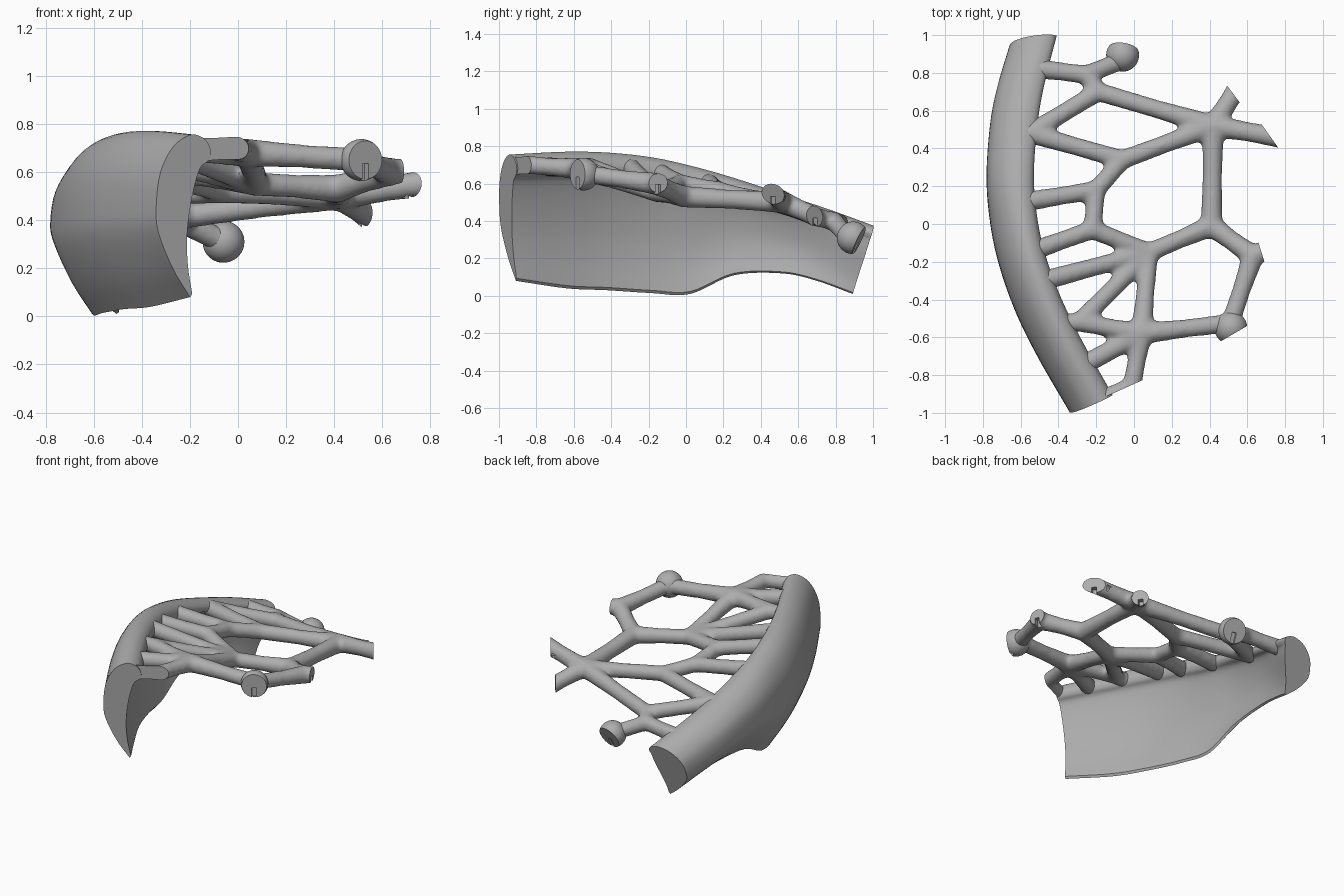
import bpy, bmesh, math
from mathutils import Vector, Matrix

cube = bpy.data.objects.get("Cube")
if cube:
    bpy.data.objects.remove(cube)

grey = bpy.data.materials.new("plain_grey")
grey.use_nodes = True
grey.diffuse_color = (0.42, 0.42, 0.42, 1)
grey.node_tree.nodes["Principled BSDF"].inputs["Base Color"].default_value = (0.42, 0.42, 0.42, 1)


def make_object(name, bm):
    mesh = bpy.data.meshes.new(name)
    bm.to_mesh(mesh)
    bm.free()
    obj = bpy.data.objects.new(name, mesh)
    bpy.context.collection.objects.link(obj)
    mesh.materials.append(grey)
    return obj


def smooth(obj):
    bpy.ops.object.select_all(action='DESELECT')
    obj.select_set(True)
    bpy.context.view_layer.objects.active = obj
    bpy.ops.object.shade_smooth_by_angle(angle=math.radians(40))


def spline(points, steps):
    """Catmull-Rom curve through tuples of any length."""
    pts = [Vector(p) for p in points]
    ext = [2 * pts[0] - pts[1]] + pts + [2 * pts[-1] - pts[-2]]
    out = []
    for i in range(len(pts) - 1):
        a, b, c, d = ext[i:i + 4]
        for k in range(steps):
            t = k / steps
            out.append(0.5 * (2 * b + (c - a) * t + (2 * a - 5 * b + 4 * c - d) * t * t
                              + (3 * b - a - 3 * c + d) * t ** 3))
    return out + [pts[-1]]


# Curved wall: hooked section (inward fraction, height fraction, room to thicken) ...
section = spline([(.62, 0, 0), (.3, .18, 0), (.04, .4, 0), (0, .56, 0), (.08, .77, 0),
                  (.32, .93, 0), (.65, 1, 0), (.9, .97, 0), (1, .9, 0), (.95, .84, .03),
                  (.8, .79, .15), (.66, .62, .24), (.57, .4, .22), (.58, .2, .12),
                  (.66, .02, 0)], 4)
# ... swept along stations: x, y, top, bottom, inward angle, lean of lower edge, thickening
stations = spline([(-.34, -1.015, .755, .08, 25, .04, 0), (-.5, -.73, .77, .04, 28, .02, 0),
                   (-.62, -.48, .765, .03, 22, 0, 0), (-.71, -.23, .74, .015, 15, 0, 0),
                   (-.76, 0, .695, .01, 8, 0, 0), (-.78, .25, .63, .11, 2, 0, 0),
                   (-.76, .55, .535, .12, -2, -.03, .1), (-.72, .77, .46, .08, 0, -.07, .4),
                   (-.66, .99, .375, .01, 4, -.11, 1)], 6)
WIDTH = .25
bm = bmesh.new()
rings = []
for x, y, top, low, angle, lean, fill in stations:
    a = math.radians(angle)
    ring = []
    for s, t, room in section:
        inward = (s + room * fill) * WIDTH
        ring.append(bm.verts.new((x + inward * math.cos(a),
                                  y + inward * math.sin(a) + lean * (1 - t),
                                  low + t * (top - low))))
    rings.append(ring)
for r, q in zip(rings, rings[1:]):
    for i in range(len(r)):
        j = (i + 1) % len(r)
        bm.faces.new((r[i], r[j], q[j], q[i]))
bm.faces.new(rings[0])
bm.faces.new(rings[-1])
bmesh.ops.recalc_face_normals(bm, faces=bm.faces)
smooth(make_object("curved_wall", bm))

# Joints of the branching lattice
joints = dict(
    upper=(-.25, .79, .40), knee=(-.19, .70, .42), ball_back=(-.08, .86, .32),
    hub=(.42, .52, .50), mid=(-.06, .34, .52), fork=(-.20, .18, .56),
    elbow=(-.22, -.03, .60), centre=(.08, -.15, .55), cross=(.41, -.01, .53),
    lower=(-.29, -.52, .69), front=(.04, -.58, .68), ball_front=(.51, -.525, .65),
    side=(.63, -.17, .60), side_tip=(.75, -.11, .61), hub_tip_a=(.82, .45, .56),
    hub_tip_b=(.58, .77, .39), front_foot=(-.01, -.86, .70),
    # roots inside the lip of the wall
    root_a=(-.49, .82, .385), root_b=(-.55, .48, .50), root_c=(-.56, .12, .60),
    root_d=(-.53, -.14, .655), root_e=(-.48, -.30, .685), root_f=(-.38, -.525, .69),
    root_g=(-.265, -.745, .69), root_h=(-.19, -.935, .69))
# Runs of tube from joint to joint
chains = ["root_a upper knee hub", "upper ball_back", "knee root_b mid hub",
          "mid fork root_c", "fork elbow root_d", "elbow centre root_e",
          "centre lower root_f", "lower front root_g", "centre front ball_front side",
          "centre cross hub", "cross side side_tip", "front front_foot root_h",
          "hub hub_tip_a", "hub hub_tip_b"]
thick = {"hub", "cross", "front", "side", "hub_tip_a", "hub_tip_b", "side_tip"}


def radius(name):
    if name.startswith("root"):
        return .054
    return .059 if name in thick else .051


def add_tube(bm, a, b, ra, rb):
    turn = (b - a).to_track_quat('Z', 'Y').to_matrix().to_4x4()
    bmesh.ops.create_cone(bm, cap_ends=True, segments=20, radius1=ra, radius2=rb,
                          depth=(b - a).length, matrix=Matrix.Translation((a + b) / 2) @ turn)


bm = bmesh.new()
for chain in chains:
    names = chain.split()
    for m, n in zip(names, names[1:]):
        a, b = Vector(joints[m]), Vector(joints[n])
        c = (a + b) / 2
        waist = min(radius(m), radius(n), .054) * .96
        add_tube(bm, a, c, radius(m), waist)
        add_tube(bm, c, b, waist, radius(n))
for name, p in joints.items():
    bmesh.ops.create_icosphere(bm, subdivisions=3, radius=radius(name) * 1.03,
                               matrix=Matrix.Translation(p))
lattice = make_object("branching_lattice", bm)

# Fuse the tubes into one skin with soft fillets
fuse = lattice.modifiers.new("fuse", 'REMESH')
fuse.mode = 'VOXEL'
fuse.voxel_size = .014
soften = lattice.modifiers.new("soften", 'SMOOTH')
soften.factor = .5
soften.iterations = 12
bpy.context.view_layer.update()
fused = bpy.data.meshes.new_from_object(lattice.evaluated_get(bpy.context.evaluated_depsgraph_get()))
lattice.modifiers.clear()


def slice_end(bm, point, normal, reach):
    """Cut one open end flat, leaving the rest alone."""
    point = Vector(point)
    faces = [f for f in bm.faces if (f.calc_center_median() - point).length < reach]
    geom = set(faces) | {e for f in faces for e in f.edges} | {v for f in faces for v in f.verts}
    cut = bmesh.ops.bisect_plane(bm, geom=list(geom), plane_co=point, plane_no=normal,
                                 clear_outer=True)["geom_cut"]
    bmesh.ops.holes_fill(bm, edges=[e for e in cut if isinstance(e, bmesh.types.BMEdge)], sides=0)


cuts = [((.72, .465, .545), (.81, .58, 0)), ((.525, .69, .43), (.8, .6, 0)),
        ((.675, -.15, .61), (.95, .3, 0))]
bm = bmesh.new()
bm.from_mesh(fused)
for point, normal in cuts:
    slice_end(bm, point, normal, .22)
slice_end(bm, (-.08, -.883, .69), (.41, -.91, 0), .3)
bm.to_mesh(lattice.data)
bm.free()
bpy.data.meshes.remove(fused)

# Half-ball connectors
balls = [("front_ball", (.53, -.58, .65), (.5, -.86, 0)),
         ("back_ball", (-.055, .925, .295), (.15, .88, -.42))]
parts = [lattice]
for name, point, normal in balls:
    bm = bmesh.new()
    centre = Vector(point) - Vector(normal).normalized() * .035
    bmesh.ops.create_icosphere(bm, subdivisions=4, radius=.087, matrix=Matrix.Translation(centre))
    slice_end(bm, point, normal, 1)
    parts.append(make_object(name, bm))

# Keying slots in the flat ends
bm = bmesh.new()
for point, normal in cuts + [b[1:] for b in balls]:
    turn = Vector(normal).to_track_quat('Z', 'Y').to_matrix().to_4x4()
    place = Matrix.Translation(Vector(point) + Vector((0, 0, -.05))) @ turn
    bmesh.ops.create_cube(bm, size=1, matrix=place @ Matrix.Diagonal((.03, .07, .07, 1)))
slots = make_object("slot_cutter", bm)
slots.hide_render = True
slots.hide_set(True)
slots.display_type = 'WIRE'
for part in parts:
    smooth(part)
    slot = part.modifiers.new("slots", 'BOOLEAN')
    slot.operation = 'DIFFERENCE'
    slot.solver = 'EXACT'
    slot.object = slots
